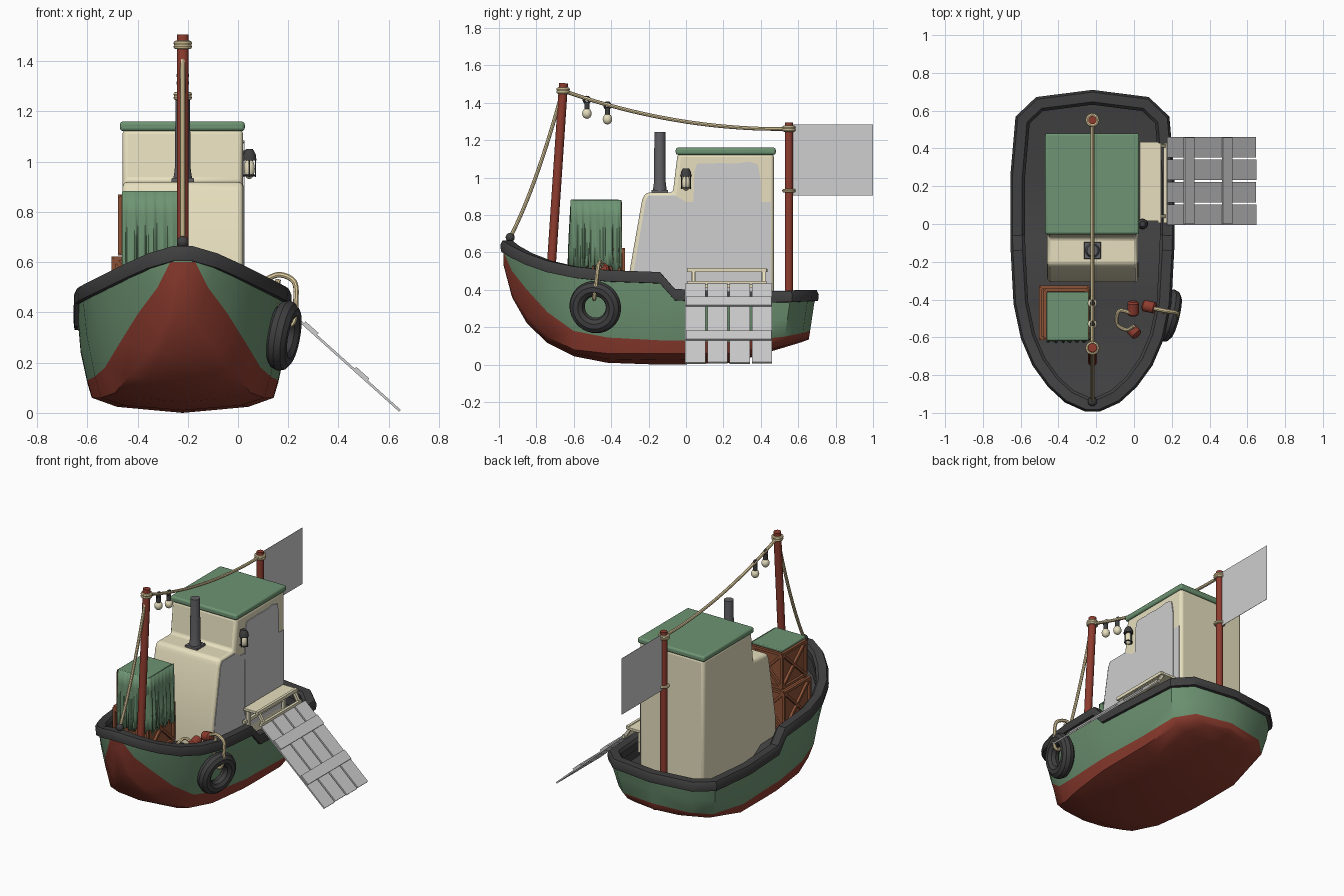
import bpy, bmesh, math, random
from mathutils import Vector, Matrix

if "Cube" in bpy.data.objects:
    bpy.data.objects.remove(bpy.data.objects["Cube"])
random.seed(4)
CX = -0.22  # centre line of the boat

def material(name, r, g, b):
    m = bpy.data.materials.new(name)
    m.diffuse_color = (r, g, b, 1)
    m.use_nodes = True
    m.node_tree.nodes["Principled BSDF"].inputs["Base Color"].default_value = m.diffuse_color
    return m
GREEN = material("sea green", .155, .295, .17)
RED = material("rust red", .27, .045, .028)
DARK = material("rubber black", .05, .05, .052)
CREAM = material("cream paint", .8, .74, .52)
GREY = material("pale grey", .62, .62, .62)
BROWN = material("crate wood", .26, .085, .038)
ROPE = material("rope tan", .8, .66, .38)
METAL = material("stove pipe grey", .12, .12, .13)

def mesh(name, verts, faces, mats, index=None, bevel=0):
    me = bpy.data.meshes.new(name)
    me.from_pydata([tuple(v) for v in verts], [], faces)
    for m in (mats if isinstance(mats, list) else [mats]):
        me.materials.append(m)
    if index:
        for p, i in zip(me.polygons, index):
            p.material_index = i
    bm = bmesh.new()
    bm.from_mesh(me)
    bmesh.ops.remove_doubles(bm, verts=bm.verts, dist=1e-5)
    bmesh.ops.recalc_face_normals(bm, faces=bm.faces)
    bm.to_mesh(me)
    bm.free()
    ob = bpy.data.objects.new(name, me)
    bpy.context.collection.objects.link(ob)
    if bevel:
        b = ob.modifiers.new("bevel", 'BEVEL')
        b.width, b.segments, b.limit_method = bevel, 3, 'ANGLE'
    return ob

def prism(name, yz, x0, x1, mat, bevel=0):
    n = len(yz)
    verts = [(x, y, z) for x in (x0, x1) for y, z in yz]
    faces = [list(range(n)), list(range(n, 2 * n))]
    faces += [(i, (i + 1) % n, (i + 1) % n + n, i + n) for i in range(n)]
    return mesh(name, verts, faces, mat, bevel=bevel)

def box(name, lo, hi, mat, bevel=0):
    return prism(name, [(lo[1], lo[2]), (hi[1], lo[2]), (hi[1], hi[2]), (lo[1], hi[2])], lo[0], hi[0], mat, bevel)

def lathe(name, p, q, rings, mat, n=14):
    """Round part along p-q; rings are (fraction, radius)."""
    p, q = Vector(p), Vector(q)
    rot = (q - p).to_track_quat('Z', 'Y')
    verts = [p.lerp(q, t) + rot @ Vector((r * math.cos(a), r * math.sin(a), 0))
             for t, r in rings for a in [(k + .5) * math.tau / n for k in range(n)]]
    faces = [(j * n + k, j * n + (k + 1) % n, j * n + n + (k + 1) % n, j * n + n + k)
             for j in range(len(rings) - 1) for k in range(n)]
    faces += [list(range(n)), list(range(len(verts) - n, len(verts)))]
    return mesh(name, verts, faces, mat)

def rod(name, p, q, r, mat, n=14):
    return lathe(name, p, q, [(0, r), (1, r)], mat, n)

def ball(name, c, r, mat, tall=1):
    c = Vector(c)
    h = Vector((0, 0, r * tall))
    rings = [((1 - math.cos(a)) / 2, r * math.sin(a) + .0005) for a in [math.pi * k / 8 for k in range(9)]]
    return lathe(name, c - h, c + h, rings, mat)

def torus(name, c, major, minor, mat, rot=Matrix(), n=32, m=12):
    verts = [Vector(c) + rot @ Vector(((major + minor * math.cos(b)) * math.cos(a),
             (major + minor * math.cos(b)) * math.sin(a), minor * math.sin(b)))
             for a in [i * math.tau / n for i in range(n)] for b in [j * math.tau / m for j in range(m)]]
    faces = [(i * m + j, (i + 1) % n * m + j, (i + 1) % n * m + (j + 1) % m, i * m + (j + 1) % m)
             for i in range(n) for j in range(m)]
    return mesh(name, verts, faces, mat)

def rope(name, pts, r=.01):
    """Smooth tube through guide points (Catmull-Rom), hexagonal section."""
    P = [Vector(p) for p in pts]
    P = [P[0] * 2 - P[1]] + P + [P[-1] * 2 - P[-2]]
    path = []
    for a, b, c, d in zip(P, P[1:], P[2:], P[3:]):
        for t in (0, .25, .5, .75):
            path.append(.5 * (2 * b + (c - a) * t + (2 * a - 5 * b + 4 * c - d) * t * t + (3 * b - a - 3 * c + d) * t ** 3))
    path.append(P[-2])
    n, verts, side = 8, [], None
    for i, p in enumerate(path):
        t = (path[min(i + 1, len(path) - 1)] - path[max(i - 1, 0)]).normalized()
        side = (side or t.orthogonal()) - t * (side or t.orthogonal()).dot(t)
        side.normalize()
        verts += [p + r * (side * math.cos(k * math.tau / n) + t.cross(side) * math.sin(k * math.tau / n)) for k in range(n)]
    faces = [(j * n + k, j * n + (k + 1) % n, j * n + n + (k + 1) % n, j * n + n + k)
             for j in range(len(path) - 1) for k in range(n)]
    return mesh(name, verts, faces + [list(range(n)), list(range(len(verts) - n, len(verts)))], ROPE)

def sagging(a, b, sag, n=8):
    return [Vector(a).lerp(Vector(b), i / n) - Vector((0, 0, 4 * sag * i / n * (1 - i / n))) for i in range(n + 1)]

# hull stations: y, keel z, chine w z, paint line w z, sheer w z
S = [(-.975, .53, .025, .545, .05, .60, .055, .635), (-.93, .36, .05, .39, .10, .50, .135, .605),
     (-.85, .22, .12, .26, .175, .40, .222, .565), (-.74, .115, .21, .15, .25, .28, .302, .525),
     (-.6, .045, .27, .08, .31, .18, .362, .495), (-.42, .01, .325, .06, .35, .145, .40, .475),
     (-.14, 0, .36, .06, .38, .13, .415, .465), (-.06, 0, .362, .06, .38, .13, .417, .375),
     (.25, .01, .362, .06, .38, .12, .417, .36), (.56, .09, .315, .115, .35, .15, .39, .365),
     (.655, .12, .22, .14, .25, .17, .29, .37), (.692, .135, 0, .145, 0, .18, 0, .37)]
verts, faces, index = [], [], []
for side in (1, -1):
    base = len(verts)
    for y, k, cw, cz, pw, pz, sw, sz in S:
        rows = [(0, k), (cw * .72, k + (cz - k) * .4), (cw, cz), (pw, pz),
                ((pw + sw) / 2 * 1.02, (pz + sz) / 2), (sw, sz)]
        verts += [(CX + side * w, y - (.15 * (sz - z) if y > .5 else 0), z) for w, z in rows]
    for i in range(len(S) - 1):
        for j in range(5):
            a = base + i * 6 + j
            faces.append((a, a + 1, a + 7, a + 6))
            index.append(0 if j < 3 else 1)
# blunt stem: close the first station across the bow
for j in range(5):
    faces.append((j, j + 1, base + j + 1, base + j))
    index.append(0 if j < 3 else 1)
mesh("hull", verts, faces, [RED, GREEN], index)

# sheer loop with outward plan normals, shared by rail and deck
half = [Vector((s[6], s[0], s[7])) for s in S]
half[0].x = .035
loop = half + [Vector((-p.x, p.y, p.z)) for p in reversed(half[:-1])]
N = len(loop)
normals = []
for i in range(N):
    t1, t2 = [Vector((d.y, -d.x, 0)).normalized() for d in (loop[i] - loop[i - 1], loop[(i + 1) % N] - loop[i])]
    n = (t1 + t2).normalized()
    normals.append(n / max(n.dot(t1), .6))

def offset(i, d, dz):
    p = loop[i] + normals[i] * d
    if d < 0 and loop[i].x * p.x < 0:
        p.x = math.copysign(.003, loop[i].x)
    return Vector((p.x + CX, p.y, p.z + dz))
prof = [(.014, -.03), (.018, .005), (.006, .03), (-.045, .03), (-.06, .012), (-.06, -.035)]
R = len(prof)
mesh("rub_rail", [offset(i, *p) for i in range(N) for p in prof],
     [(i * R + j, (i + 1) % N * R + j, (i + 1) % N * R + (j + 1) % R, i * R + (j + 1) % R)
      for i in range(N) for j in range(R)], DARK)
top = [offset(i, -.05, 0) for i in range(N)]
low = [offset(i, -.055, -.13 if loop[i].y < -.1 else -.09) for i in range(N)]
faces = [(i, (i + 1) % N, (i + 1) % N + N, i + N) for i in range(N)]
faces += [(N + i, N + i + 1, 2 * N - 2 - i, 2 * N - 1 - i) for i in range(N // 2 - 1)]
faces.append((N + N // 2 - 1, N + N // 2, N + N // 2 + 1))
mesh("deck", top + low, faces, DARK)

# cabin with engine hood, roof, side panels
prism("cabin", [(-.31, .25), (-.305, .48), (-.235, .88), (-.215, .92), (-.07, .92), (-.045, 1.13), (.47, 1.13), (.47, .25)],
      CX - .24, CX + .24, CREAM, .02)
box("roof", (-.47, -.055, 1.122), (.027, .48, 1.16), GREEN, .012)
prism("side_panel", [(-.285, .36), (-.28, .5), (-.215, .88), (-.2, .905), (-.06, .905), (0, .87), (.455, .87), (.455, .36)],
      .018, .023, GREY)
door = [(.04, .38), (.035, .7), (.045, 1.03), (.06, 1.075)]
door += [(.06 + .04 * k, 1.08 + random.uniform(-.006, .006)) for k in range(1, 8)] + [(.385, 1.07), (.40, .98), (.40, .38)]
prism("door", door, .018, .026, GREY)
box("chimney_base", (CX - .045, -.185, .915), (CX + .045, -.095, .935), METAL, .004)
lathe("chimney", (CX, -.14, .92), (CX, -.14, 1.245), [(0, .04), (.12, .034), (.2, .031), (1, .03)], METAL, 16)

# wall lantern
rod("lantern_bracket", (.01, 0, 1.035), (.05, 0, 1.035), .01, DARK)
lathe("lantern_cap", (.045, 0, 1.005), (.045, 0, 1.05), [(0, .029), (.5, .027), (.8, .02), (1, .014)], DARK)
ball("lantern_glass", (.045, 0, .972), .022, CREAM, 1.9)
for k in range(4):
    a = math.tau * k / 4
    x, y = .045 + .025 * math.cos(a), .025 * math.sin(a)
    rod("lantern_cage", (x, y, .94), (x, y, 1.01), .003, DARK, 6)
torus("lantern_ring", (.045, 0, .945), .023, .004, DARK, n=16, m=6)

# masts, flag and rigging
rod("front_mast", (CX, -.73, .38), (CX, -.655, 1.505), .024, RED)
rod("rear_mast", (CX, .55, .26), (CX, .55, 1.295), .022, RED)
prism("flag", [(.565, .905), (1, .905), (1, 1.283), (.565, 1.283)], CX - .001, CX + .001, GREY)
for y, z in ((-.657, 1.458), (-.657, 1.472), (.55, 1.255), (.55, 1.268), (.55, .93)):
    torus("mast_lashing", (CX, y, z), .027, .010, ROPE, n=18, m=8)
rope("long_line", sagging((CX, -.66, 1.465), (CX, .55, 1.26), .055))
rope("bow_line", sagging((CX, -.66, 1.465), (CX, -.94, .68), .06))
ball("bow_knob", (CX, -.94, .68), .024, DARK)
for y, z in ((-.53, 1.415), (-.42, 1.385)):
    torus("bulb_hook", (CX, y, z), .016, .007, DARK, Matrix.Rotation(math.pi / 2, 3, 'Y'), 14, 6)
    rod("bulb_cap", (CX, y, z - .052), (CX, y, z - .01), .014, DARK)
    ball("bulb", (CX, y, z - .072), .025, CREAM, 1.15)

# stacked crates with cross bracing
def crate(name, lo, hi):
    g = .008
    box(name, [v + g for v in lo], [v - g for v in hi], BROWN)
    c = [lo, hi]
    P = lambda a, b, d: Vector((c[a][0], c[b][1], c[d][2]))
    bars = []
    for a in (0, 1):
        for b in (0, 1):
            bars += [(P(0, a, b), P(1, a, b)), (P(a, 0, b), P(a, 1, b)), (P(a, b, 0), P(a, b, 1))]
        bars += [(P(a, 0, 0), P(a, 1, 1)), (P(a, 0, 1), P(a, 1, 0)), (P(0, a, 0), P(1, a, 1)), (P(0, a, 1), P(1, a, 0))]
    for p, q in bars:
        rod(name + "_slat", p, q, .012, BROWN, 4)
crate("lower_crate", (-.495, -.605, .36), (-.245, -.335, .615))
crate("upper_crate", (-.47, -.60, .635), (-.25, -.35, .86))

# draped tarp: wavy skirt on front and right, flat top
box("tarp_top", (-.462, -.615, .866), (-.24, -.36, .884), GREEN, .005)
verts, cols, levels = [], 70, 5
for i in range(cols + 1):
    s = .49 * i / cols
    x, y, n = (-.462 + s, -.612, (0, -1)) if s < .225 else (-.237, -.612 + s - .225, (1, 0))
    wave, hem = math.sin(i * 1.15) * .007 + random.uniform(-.005, .005), random.uniform(-.025, .02)
    for j in range(levels):
        t = j / (levels - 1)
        d = .005 + t * .008 + wave * min(1, t * 1.5)
        verts.append((x + n[0] * d, y + n[1] * d, .88 - t * (.37 + hem)))
skirt = mesh("tarp_skirt", verts, [(i * levels + j, (i + 1) * levels + j, (i + 1) * levels + j + 1, i * levels + j + 1)
             for i in range(cols) for j in range(levels - 1)], GREEN)
skirt.modifiers.new("thick", 'SOLIDIFY').thickness = .005

# tyre fender, its rope, and red floats
tilt = Matrix.Rotation(math.radians(-14), 3, 'Z') @ Matrix.Rotation(math.radians(100), 3, 'Y')
torus("tyre", (.182, -.485, .308), .1, .042, DARK, tilt, 36, 10)
rope("tyre_rope", [(.06, -.44, .5), (.12, -.45, .535), (.17, -.46, .55), (.225, -.47, .52), (.23, -.48, .44),
                   (.22, -.49, .36), (.18, -.49, .36), (.15, -.48, .45), (.16, -.46, .53)], .011)
rope("float_rope", [(-.02, -.47, .46), (-.08, -.46, .46), (-.09, -.53, .43), (-.04, -.56, .42), (0, -.54, .45)], .010)
for p, q in (((-.005, -.485, .44), (-.005, -.41, .46)), ((.045, -.43, .50), (.115, -.445, .515)), ((-.02, -.55, .4), (.02, -.59, .42))):
    lathe("float", p, q, [(0, .02), (.12, .031), (.88, .031), (1, .02)], RED)

# boarding step on the rail
box("step_board", (.03, .015, .495), (.13, .435, .512), CREAM, .003)
for y in (.03, .405):
    box("step_leg", (.04, y, .36), (.06, y + .02, .5), CREAM)
    rod("step_strut", (.12, y + .01, .505), (.165, y + .01, .43), .013, CREAM, 4)
for x, z in ((.165, .435), (.135, .505), (.04, .42)):
    box("step_rail", (x - .009, .005, z - .009), (x + .009, .43, z + .012), CREAM)

# gangway ramp: planks and cross battens laid on a slope
def ramp(name, t0, t1, y0, y1, h0, h1):
    a, b = Vector((.175, 0, .43)), Vector((.645, 0, .008))
    up = Vector((.67, 0, .74))
    ends = [a.lerp(b, t) + up * h for t, h in ((t0, h0), (t1, h0), (t1, h1), (t0, h1))]
    verts = [(p.x, y, p.z) for y in (y0, y1) for p in ends]
    mesh(name, verts, [(0, 1, 2, 3), (4, 5, 6, 7)] + [(i, (i + 1) % 4, (i + 1) % 4 + 4, i + 4) for i in range(4)], GREY)
for k in range(4):
    ramp("ramp_plank", 0, 1 - .005 * (k % 2), -.005 + .119 * k, .103 + .119 * k, -.005, .005)
for t in (.18, .61):
    ramp("ramp_batten", t, t + .11, 0, .458, .005, .014)

# smooth round surfaces, keep sharp edges
bpy.ops.object.select_all(action='DESELECT')
for ob in bpy.context.scene.objects:
    if ob.type == 'MESH':
        ob.select_set(True)
        bpy.context.view_layer.objects.active = ob
bpy.ops.object.shade_smooth_by_angle(angle=math.radians(35))
